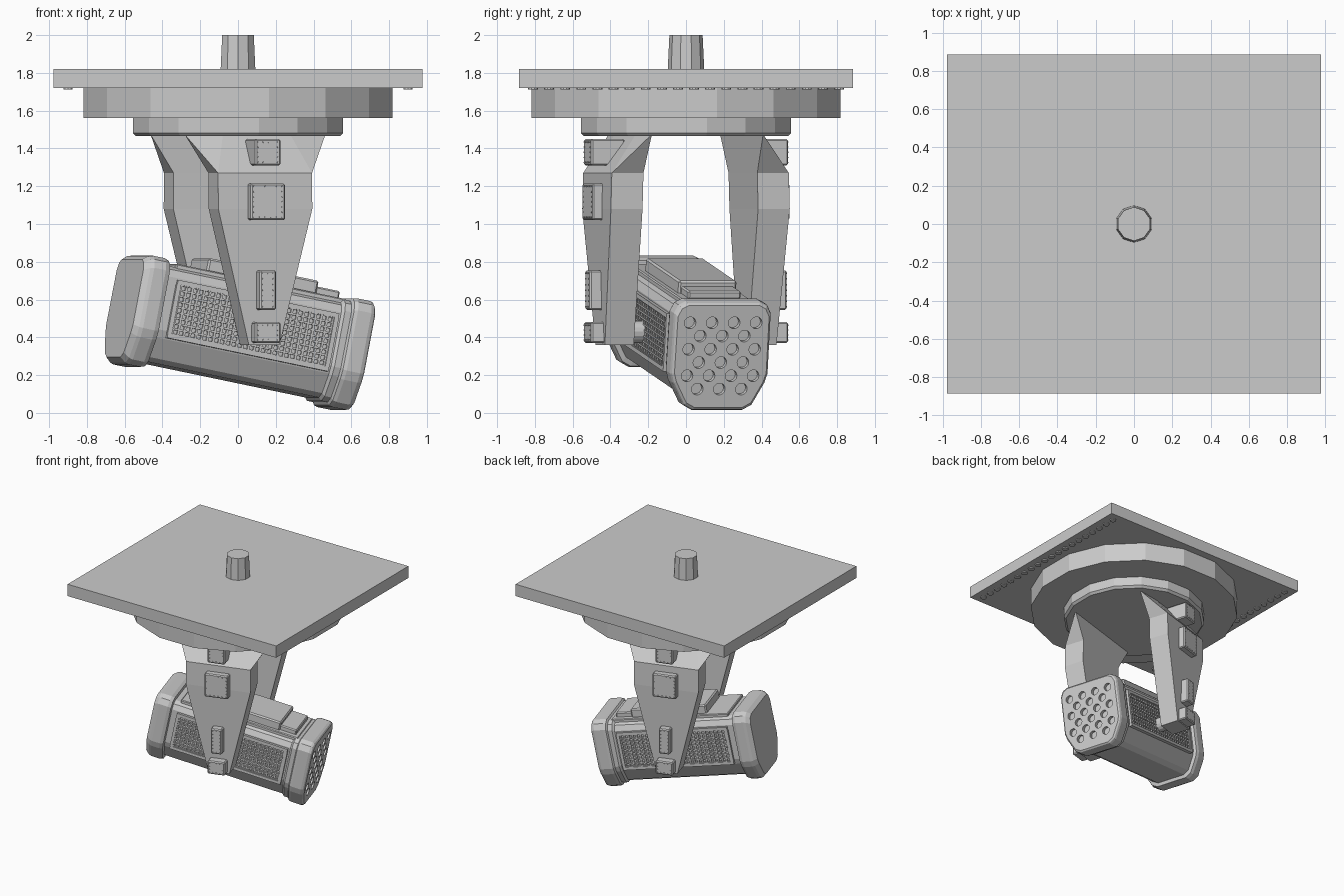
import bpy, bmesh
from math import pi, radians, cos, sin
from mathutils import Matrix, Vector

if "Cube" in bpy.data.objects:
    bpy.data.objects.remove(bpy.data.objects["Cube"])

YAW = Matrix.Rotation(radians(17), 4, 'Z')            # whole yoke is swivelled
LAMP = YAW @ Matrix.Translation((0, 0, .43)) @ Matrix.Rotation(radians(11.3), 4, 'Y')
ID = Matrix.Identity(4)


def finish(name, bm, mat=ID):
    bmesh.ops.recalc_face_normals(bm, faces=bm.faces)
    me = bpy.data.meshes.new(name)
    bm.to_mesh(me)
    bm.free()
    ob = bpy.data.objects.new(name, me)
    bpy.context.collection.objects.link(ob)
    ob.matrix_world = mat
    return ob


def add_box(bm, lo, hi):
    lo, hi = Vector(lo), Vector(hi)
    m = Matrix.Translation((lo + hi) / 2) @ Matrix.Diagonal((*(hi - lo), 1))
    return bmesh.ops.create_cube(bm, size=1, matrix=m)['verts']


def box(name, lo, hi, mat, bevel=0.0):
    bm = bmesh.new()
    add_box(bm, lo, hi)
    if bevel:
        bmesh.ops.bevel(bm, geom=bm.edges[:], offset=bevel, segments=1, affect='EDGES')
    return finish(name, bm, mat)


def add_cyl(bm, pos, r, h, n, axis='Z', r2=None):
    rot = {'Z': ID, 'Y': Matrix.Rotation(pi / 2, 4, 'X'), 'X': Matrix.Rotation(pi / 2, 4, 'Y')}[axis]
    bmesh.ops.create_cone(bm, cap_ends=True, segments=n, radius1=r, radius2=r if r2 is None else r2,
                          depth=h, matrix=Matrix.Translation(pos) @ rot)


def loft(name, rings, mat=ID):
    """Skin a list of closed point rings and cap both ends."""
    bm = bmesh.new()
    vs = [[bm.verts.new(p) for p in r] for r in rings]
    n = len(vs[0])
    for a, b in zip(vs, vs[1:]):
        for i in range(n):
            j = (i + 1) % n
            bm.faces.new((a[i], a[j], b[j], b[i]))
    bm.faces.new(vs[0])
    bm.faces.new(vs[-1])
    return finish(name, bm, mat)


def disc(name, levels, n, mat=ID):
    return loft(name, [[(r * cos((i + .5) * 2 * pi / n), r * sin((i + .5) * 2 * pi / n), z)
                        for i in range(n)] for r, z in levels], mat)


# ceiling plate, pin and turntable
box('ceiling_plate', (-.977, -.885, 1.72), (.977, .885, 1.82), ID)
disc('top_pin', [(.097, 1.81), (.088, 2.0)], 10)
disc('turntable_upper', [(.835, 1.56), (.835, 1.72)], 16)
disc('turntable_lower', [(.55, 1.465), (.568, 1.483), (.568, 1.57)], 16)

# bolts under two edges of the plate
bm = bmesh.new()
for sx in (-1, 1):
    for i in range(20):
        add_cyl(bm, (sx * .9, -.81 + i * 1.62 / 19, 1.718), .026, .012, 10)
finish('plate_bolts', bm)

# yoke arms: z, outer half width, outer y, inner half width, inner y
ARM = [(.36, .085, -.475, .085, -.315), (1.08, .26, -.495, .26, -.32),
       (1.27, .26, -.49, .26, -.315), (1.475, .186, -.335, .39, -.308)]
# access panels: bottom z, top z, half width, inner y
PANELS = [(.37, .48, .07, -.45), (.545, .755, .045, -.47), (1.02, 1.215, .095, -.48), (1.31, 1.45, .07, -.36)]
for side, turn in (('front', 0), ('back', pi)):
    m = YAW @ Matrix.Rotation(turn, 4, 'Z')
    bm = bmesh.new()
    rings = [[bm.verts.new(p) for p in ((-ho, yo, z), (ho, yo, z), (hi, yi, z), (-hi, yi, z))]
             for z, ho, yo, hi, yi in ARM]
    for a, b in zip(rings, rings[1:]):
        bm.faces.new((a[0], a[1], b[1], b[0]))
        bm.faces.new((a[2], a[3], b[3], b[2]))
        bm.faces.new((a[1], a[2], b[2]))
        bm.faces.new((a[1], b[2], b[1]))
        bm.faces.new((a[3], a[0], b[3]))
        bm.faces.new((a[0], b[0], b[3]))
    bm.faces.new(rings[0])
    bm.faces.new(rings[-1])
    finish(side + '_arm', bm, m)
    rivets = bmesh.new()
    for k, (z0, z1, w, y) in enumerate(PANELS):
        box(f'{side}_arm_panel_{k}', (-w, -.545, z0), (w, y, z1), m, .008)
        e = .016
        nx, nz = max(3, round(2 * w / .03)), max(3, round((z1 - z0) / .03))
        for i in range(nx):
            for j in range(nz):
                if i in (0, nx - 1) or j in (0, nz - 1):
                    px = -w + e + i * 2 * (w - e) / (nx - 1)
                    pz = z0 + e + j * (z1 - z0 - 2 * e) / (nz - 1)
                    add_cyl(rivets, (px, -.546, pz), .004, .006, 6, 'Y')
    finish(side + '_arm_rivets', rivets, m)

# lamp cross-section: rounded top corners, long lower chamfers
HALF = [(.205, .29), (.245, .27), (.268, .225), (.27, -.10), (.255, -.15), (.19, -.27), (.14, -.297)]
SECTION = HALF + [(-y, z) for y, z in reversed(HALF)]


def lamp_loft(name, stations):
    return loft(name, [[(x, y * s, z * s) for y, z in SECTION] for x, s in stations], LAMP)


lamp_loft('lamp_body', [(-.54, .88), (.54, .88)])
lamp_loft('rear_cap', [(-.65, .9), (-.62, .98), (-.6, 1), (-.535, 1), (-.51, .97), (-.505, .88)])
lamp_loft('front_collar', [(.47, .88), (.485, .93), (.54, .93)])
front = lamp_loft('front_cap', [(.515, .9), (.53, .98), (.55, 1), (.625, 1), (.642, .98), (.652, .94)])

# recessed lens holes, staggered rows of four and three
bm = bmesh.new()
for row in range(6):
    n = 4 if row % 2 == 0 else 3
    for i in range(n):
        add_cyl(bm, (.652, (i - (n - 1) / 2) * .122, .178 - row * .0715), .032, .06, 14, 'X')
cutter = finish('hole_cutter', bm, LAMP)
cutter.hide_render = True
mod = front.modifiers.new('holes', 'BOOLEAN')
mod.object = cutter
mod.solver = 'EXACT'
bpy.context.view_layer.objects.active = front
bpy.ops.object.modifier_apply(modifier=mod.name)
bpy.data.objects.remove(cutter)

# side grilles: frame and crossing bars on both flanks
X0, X1, Z0, Z1, Y = -.43, .43, -.10, .165, .236
for side, s in (('front', -1), ('back', 1)):
    bm = bmesh.new()

    def bar(xa, xb, za, zb, depth):
        ya, yb = sorted((s * (Y - .01), s * (Y + depth)))
        add_box(bm, (xa, ya, za), (xb, yb, zb))

    for i in range(27):
        x = X0 + i * (X1 - X0) / 26
        bar(x - .006, x + .006, Z0, Z1, .012)
    for j in range(10):
        z = Z0 + j * (Z1 - Z0) / 9
        bar(X0, X1, z - .005, z + .005, .015)
    for z in (Z0 - .012, Z1 + .012):
        bar(X0 - .025, X1 + .025, z - .012, z + .012, .02)
    for x in (X0 - .015, X1 + .015):
        bar(x - .012, x + .012, Z0, Z1, .02)
    finish(side + '_grille', bm, LAMP)

# stepped housing on top of the lamp
box('top_base_plate', (-.46, -.19, .24), (.5, .19, .275), LAMP, .006)
box('top_housing', (-.28, -.16, .26), (.34, .16, .342), LAMP, .01)
box('top_step', (.33, -.145, .26), (.47, .145, .312), LAMP, .008)

# tilt axle joining lamp and arms
bm = bmesh.new()
add_cyl(bm, (0, 0, .43), .06, .76, 16, 'Y')
finish('tilt_axle', bm, YAW)
